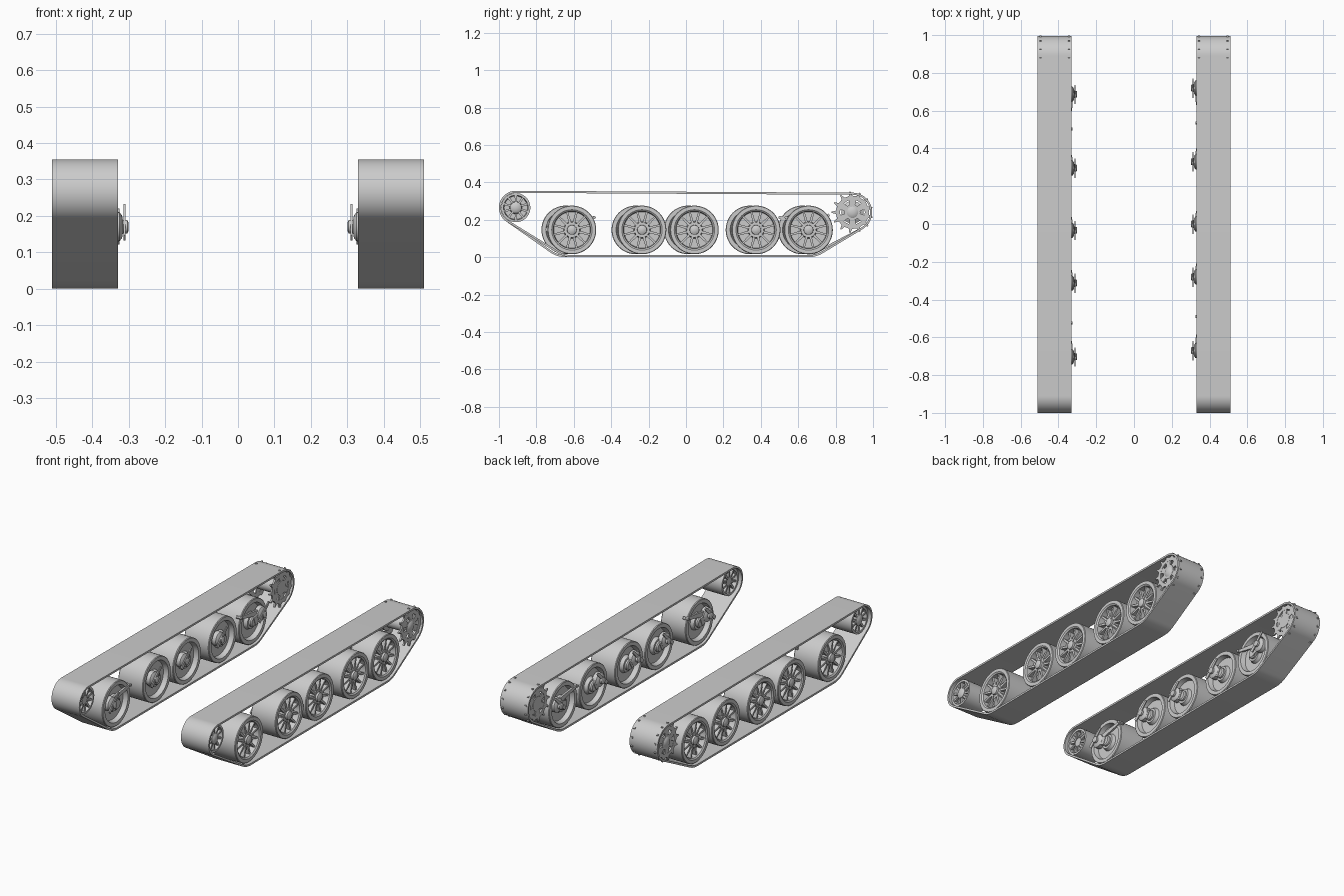
import bpy, bmesh, math
from mathutils import Vector
from mathutils.geometry import convex_hull_2d

if "Cube" in bpy.data.objects:
    bpy.data.objects.remove(bpy.data.objects["Cube"])

steel = bpy.data.materials.new("grey_steel")
steel.use_nodes = True
steel.diffuse_color = (0.6, 0.6, 0.6, 1)
steel.node_tree.nodes["Principled BSDF"].inputs["Base Color"].default_value = (0.6, 0.6, 0.6, 1)

WHEEL_Z, WHEEL_R = 0.146, 0.13
WHEELS = [-0.61, -0.235, 0.045, 0.375, 0.655]
PIVOTS = [-0.67, -0.28, 0.0, 0.33, 0.72]
IDLER, SPROCKET = (-0.91, 0.265), (0.89, 0.24)


def finish(bm, name, side):
    """Mirror to the wanted side and turn the mesh into a shaded object."""
    for v in bm.verts:
        v.co.x *= side
    bmesh.ops.recalc_face_normals(bm, faces=bm.faces)
    mesh = bpy.data.meshes.new(name)
    bm.to_mesh(mesh)
    bm.free()
    mesh.materials.append(steel)
    ob = bpy.data.objects.new(name, mesh)
    bpy.context.collection.objects.link(ob)
    bpy.ops.object.select_all(action='DESELECT')
    ob.select_set(True)
    bpy.context.view_layer.objects.active = ob
    bpy.ops.object.shade_smooth_by_angle(angle=math.radians(30))
    return ob


def bridge(bm, a, b):
    n = len(a)
    for i in range(n):
        bm.faces.new((a[i], a[(i + 1) % n], b[(i + 1) % n], b[i]))


def lathe(bm, centre, profile, steps=40):
    """Revolve (x, radius) points about an axle; end rings are capped."""
    rings = []
    for x, r in profile:
        rings.append([bm.verts.new((x, centre[0] + r * math.cos(t), centre[1] + r * math.sin(t)))
                      for t in (math.tau * i / steps for i in range(steps))])
    for a, b in zip(rings, rings[1:]):
        bridge(bm, a, b)
    bm.faces.new(rings[0])
    bm.faces.new(rings[-1])


def bar(bm, x0, x1, start, end, w0, w1):
    """Tapered bar between two (y, z) points, from x0 to x1 thick."""
    p, q = Vector(start), Vector(end)
    d = (q - p).normalized()
    n = Vector((-d.y, d.x))
    outline = [p + n * w0, p - n * w0, q - n * w1, q + n * w1]
    a, b = [[bm.verts.new((x, c.x, c.y)) for c in outline] for x in (x0, x1)]
    bridge(bm, a, b)
    bm.faces.new(a)
    bm.faces.new(b)


def polar(centre, r, t):
    return (centre[0] + r * math.cos(t), centre[1] + r * math.sin(t))


def spokes(bm, centre, count, r0, r1, x0, x1, w0, w1):
    for i in range(count):
        t = math.tau * (i + 0.5) / count
        bar(bm, x0, x1, polar(centre, r0, t), polar(centre, r1, t), w0, w1)


def track(side, dy):
    """Belt wrapped around idler, sprocket and the end road wheels."""
    circles = [(IDLER, 0.09), (SPROCKET, 0.105),
               ((WHEELS[0] + dy, WHEEL_Z), WHEEL_Z), ((WHEELS[-1] + dy, WHEEL_Z), WHEEL_Z)]
    steps, thick = 72, 0.011
    samples = [(c, r, math.tau * i / steps) for c, r in circles for i in range(steps)]
    hull = convex_hull_2d([polar(*s) for s in samples])
    bm = bmesh.new()
    loops = []
    for x, inset in ((0.33, 0), (0.51, 0), (0.51, thick), (0.33, thick)):
        loops.append([bm.verts.new((x, *polar(samples[i][0], samples[i][1] - inset, samples[i][2])))
                      for i in hull])
    for a, b in zip(loops, loops[1:] + loops[:1]):
        bridge(bm, a, b)
    finish(bm, "track_belt", side)


def road_wheel(side, y):
    c = (y, WHEEL_Z)
    bm = bmesh.new()
    # Drum with a dished inner face and a recessed outer face
    lathe(bm, c, [(0.345, 0.03), (0.345, 0.042), (0.365, 0.05), (0.365, 0.098), (0.338, 0.106),
                  (0.338, 0.127), (0.342, WHEEL_R), (0.496, WHEEL_R), (0.5, 0.127),
                  (0.5, 0.108), (0.494, 0.1), (0.46, 0.097), (0.46, 0.045), (0.488, 0.04),
                  (0.488, 0.026), (0.5, 0.025), (0.505, 0.015), (0.507, 0.004)], 48)
    spokes(bm, c, 12, 0.035, 0.1, 0.46, 0.487, 0.007, 0.005)
    # Hub bolts
    for i in range(6):
        lathe(bm, polar(c, 0.033, math.tau * i / 6), [(0.487, 0.004), (0.492, 0.004)], 6)
    finish(bm, "road_wheel", side)


def swing_arm(side, wheel_y, pivot_y):
    bm = bmesh.new()
    axle, pivot = (wheel_y, WHEEL_Z), (pivot_y, 0.17)
    lathe(bm, axle, [(0.37, 0.03), (0.335, 0.03), (0.329, 0.024)], 24)
    bar(bm, 0.326, 0.346, axle, pivot, 0.026, 0.022)
    lathe(bm, pivot, [(0.35, 0.042), (0.325, 0.04), (0.318, 0.03), (0.316, 0.018),
                      (0.304, 0.018), (0.301, 0.013)], 24)
    # Thin lever standing on the pivot
    bar(bm, 0.309, 0.315, (pivot_y - 0.045, 0.14), (pivot_y + 0.045, 0.228), 0.011, 0.007)
    finish(bm, "swing_arm", side)


def stub_link(side, pivot_y, stub_y):
    """Link from an end pivot to a small stub towards the middle."""
    bm = bmesh.new()
    bar(bm, 0.332, 0.344, (pivot_y, 0.18), (stub_y, 0.212), 0.016, 0.008)
    lathe(bm, (stub_y, 0.212), [(0.326, 0.008), (0.36, 0.008)], 12)
    finish(bm, "stub_link", side)


def idler(side):
    bm = bmesh.new()
    lathe(bm, IDLER, [(0.36, 0.02), (0.36, 0.03), (0.372, 0.034), (0.372, 0.06), (0.35, 0.066),
                      (0.35, 0.078), (0.49, 0.078), (0.49, 0.066), (0.465, 0.062),
                      (0.465, 0.034), (0.488, 0.03), (0.494, 0.02), (0.497, 0.006)])
    spokes(bm, IDLER, 10, 0.025, 0.068, 0.465, 0.485, 0.005, 0.006)
    spokes(bm, IDLER, 10, 0.025, 0.068, 0.355, 0.373, 0.005, 0.006)
    finish(bm, "idler_wheel", side)


def sprocket(side):
    teeth = 13
    bm = bmesh.new()
    for x0, x1 in ((0.34, 0.35), (0.49, 0.5)):
        # Toothed rim
        rim = []
        for i in range(teeth):
            for f, r in ((0.0, 0.087), (0.3, 0.09), (0.44, 0.111), (0.56, 0.111), (0.7, 0.09)):
                rim.append((r, math.tau * (i + f) / teeth))
        loops = [[bm.verts.new((x, *polar(SPROCKET, r if outer else 0.066, t))) for r, t in rim]
                 for x, outer in ((x0, 1), (x1, 1), (x1, 0), (x0, 0))]
        for a, b in zip(loops, loops[1:] + loops[:1]):
            bridge(bm, a, b)
        # Broad webs leaving oval openings
        spokes(bm, SPROCKET, 6, 0.025, 0.07, x0 + 0.001, x1 - 0.001, 0.012, 0.02)
        lathe(bm, SPROCKET, [(x0, 0.042), (x1, 0.042)])
    # Drum between the plates and outer hub cap
    lathe(bm, SPROCKET, [(0.345, 0.06), (0.355, 0.06), (0.365, 0.04), (0.475, 0.04), (0.485, 0.032),
                         (0.5, 0.03), (0.505, 0.022), (0.508, 0.008)])
    finish(bm, "drive_sprocket", side)


# Both sides; the right-hand road wheels sit slightly further forward
for side, dy in ((1, 0.0), (-1, -0.033)):
    track(side, dy)
    idler(side)
    sprocket(side)
    for wheel_y, pivot_y in zip(WHEELS, PIVOTS):
        road_wheel(side, wheel_y + dy)
        swing_arm(side, wheel_y + dy, pivot_y + dy)
    stub_link(side, PIVOTS[0] + dy, -0.49 + dy)
    stub_link(side, PIVOTS[-1] + dy, 0.535 + dy)
